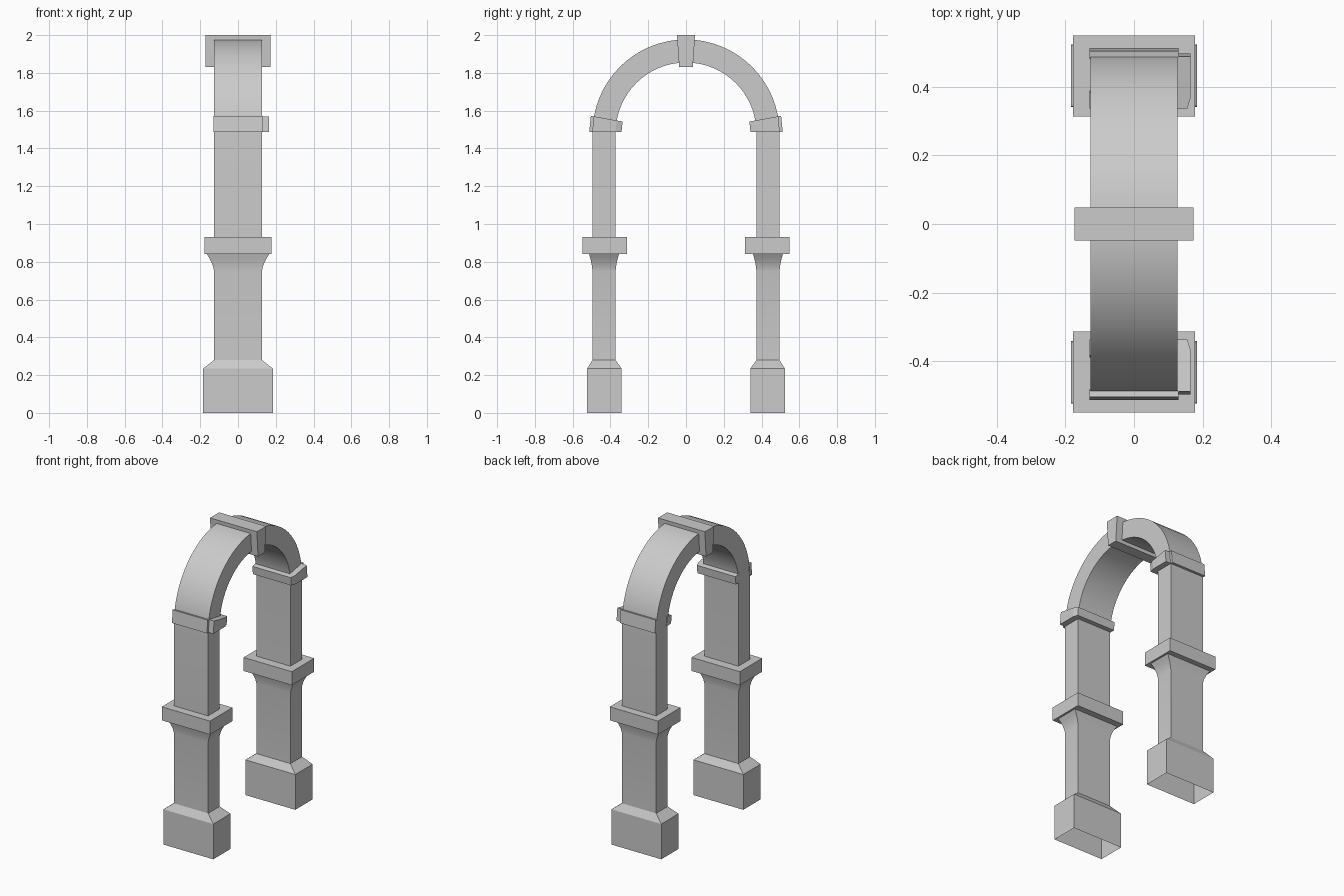
import bpy, bmesh, math

if "Cube" in bpy.data.objects:
    bpy.data.objects.remove(bpy.data.objects["Cube"])


def loft(name, strips, caps=True, mirror=False, smooth=False):
    """Each strip is a list of matching rings; consecutive rings are bridged."""
    bm = bmesh.new()
    for rings in strips:
        vs = [[bm.verts.new(p) for p in r] for r in rings]
        for a, b in zip(vs, vs[1:]):
            n = len(a)
            for i in range(n):
                j = (i + 1) % n
                bm.faces.new((a[i], a[j], b[j], b[i]))
        if caps:
            bm.faces.new(vs[0][::-1])
            bm.faces.new(vs[-1])
    bmesh.ops.recalc_face_normals(bm, faces=bm.faces)
    me = bpy.data.meshes.new(name)
    bm.to_mesh(me)
    bm.free()
    ob = bpy.data.objects.new(name, me)
    bpy.context.collection.objects.link(ob)
    if mirror:
        m = ob.modifiers.new("mirror_y", 'MIRROR')
        m.use_axis = (False, True, False)
    if smooth:
        bpy.ops.object.select_all(action='DESELECT')
        ob.select_set(True)
        bpy.context.view_layer.objects.active = ob
        bpy.ops.object.shade_smooth_by_angle(angle=math.radians(30))
    return ob


def rect(hx, y0, y1, z):
    return [(-hx, y0, z), (hx, y0, z), (hx, y1, z), (-hx, y1, z)]


R_OUT, R_IN, SPRING, HX = 0.495, 0.373, 1.482, 0.126

# Lower piers: plinth, chamfer, shaft and curved flare, open underneath
rings = [rect(0.184, -0.523, -0.341, 0), rect(0.184, -0.523, -0.341, 0.235),
         rect(HX, -R_OUT, -R_IN, 0.28)]
for z, t in ((0.75, 0), (0.775, 0.15), (0.80, 0.4), (0.82, 0.67), (0.84, 1)):
    rings.append(rect(HX + 0.039 * t, -R_OUT - 0.018 * t, -R_IN + 0.018 * t, z))
loft("lower_pier", [rings], caps=False, mirror=True, smooth=True)

# Capital slabs
loft("capital_slab", [[rect(0.178, -0.549, -0.313, z) for z in (0.84, 0.93)]], mirror=True)


# Upper shafts and round arch as one continuous band
def section(yo, zo, yi, zi):
    return [(-HX, yo, zo), (HX, yo, zo), (HX, yi, zi), (-HX, yi, zi)]


N = 32
band = [section(-R_OUT, 0.93, -R_IN, 0.93)]
for i in range(N + 1):
    a = math.pi * i / N
    c, s = -math.cos(a), math.sin(a)
    band.append(section(c * R_OUT, SPRING + s * R_OUT, c * R_IN, SPRING + s * R_IN))
band.append(section(R_OUT, 0.93, R_IN, 0.93))
loft("shaft_and_arch", [band], caps=False, smooth=True)

# Impost moulding: outer strip, inner strip and projecting +x block, sloped top
outlines = [
    [(-0.129, -0.508), (0.129, -0.508), (0.129, -0.485), (-0.129, -0.485)],
    [(-0.129, -0.385), (0.129, -0.385), (0.129, -0.337), (-0.129, -0.337)],
    [(0.12, -0.492), (0.165, -0.492), (0.165, -0.37), (0.155, -0.337), (0.12, -0.337)],
]


def tilted(outline, top):
    ring = []
    for x, y in outline:
        z = 1.573 - 0.18 * (y + 0.508) if top else 1.488
        ring.append((x, y + 0.1 * (z - 1.53), z))
    return ring


loft("impost", [[tilted(o, False), tilted(o, True)] for o in outlines], mirror=True)

# Keystone wedge
loft("keystone", [[rect(0.173, -0.036, 0.036, 1.83), rect(0.173, -0.048, 0.048, 2.0)]])
